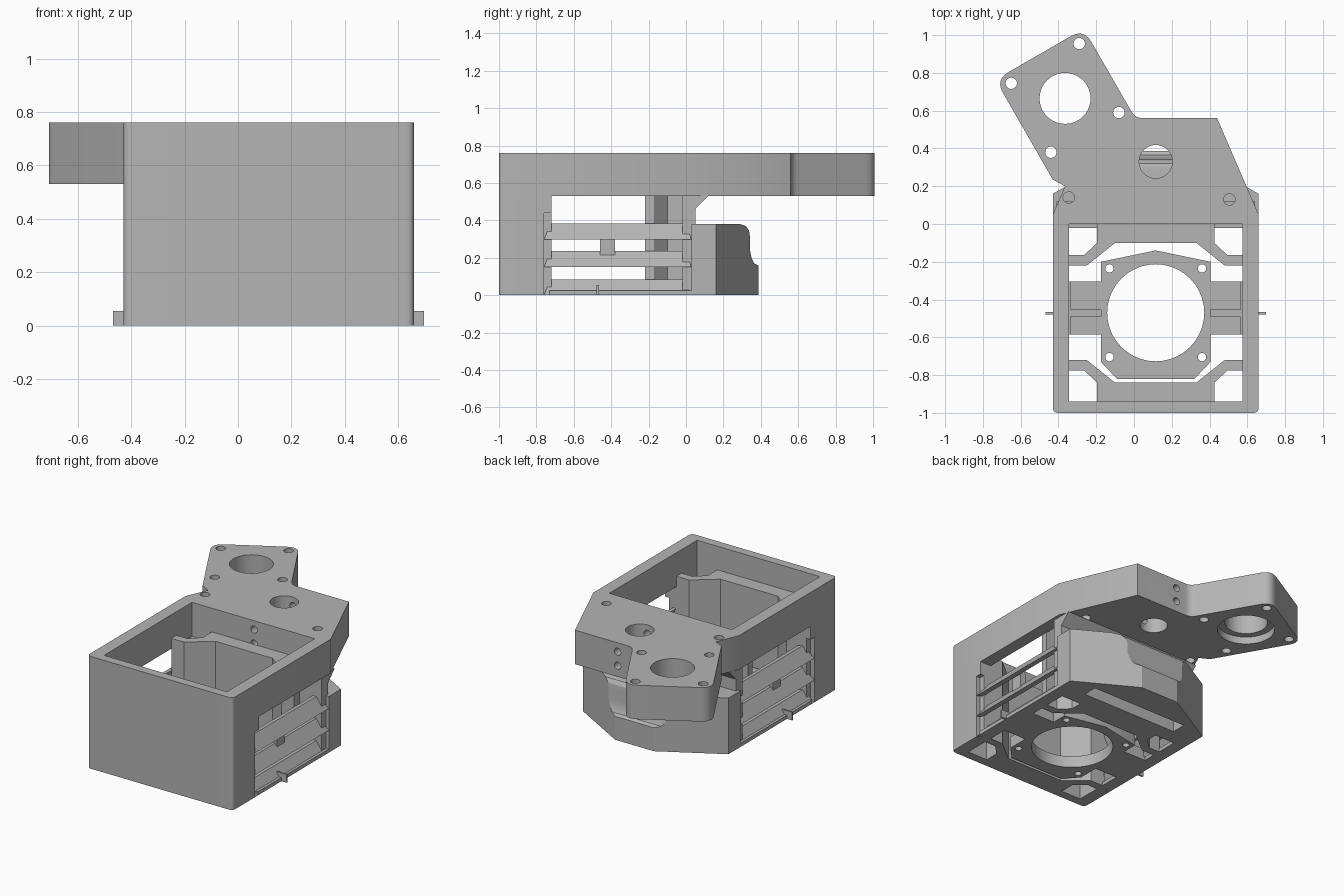
import bpy, bmesh, math
from mathutils import Vector, Matrix

if "Cube" in bpy.data.objects:
    bpy.data.objects.remove(bpy.data.objects["Cube"])

CX, CY = 0.115, -0.47          # centre of the housing
TOP, DECK = 0.76, 0.53         # top and underside of the upper plate

grey = bpy.data.materials.new("light_grey_plastic")
grey.use_nodes = True
grey.diffuse_color = (0.46, 0.46, 0.46, 1)
grey.node_tree.nodes["Principled BSDF"].inputs["Base Color"].default_value = (0.46, 0.46, 0.46, 1)


def finish(name, bm):
    bmesh.ops.recalc_face_normals(bm, faces=bm.faces)
    mesh = bpy.data.meshes.new(name)
    bm.to_mesh(mesh)
    bm.free()
    mesh.materials.append(grey)
    ob = bpy.data.objects.new(name, mesh)
    bpy.context.collection.objects.link(ob)
    return ob


def rounded(points, steps=6):
    """Round every corner that carries a radius as third value."""
    out = []
    for i, p in enumerate(points):
        c = Vector(p[:2])
        if len(p) < 3:
            out.append(c)
            continue
        a = (Vector(points[i - 1][:2]) - c).normalized()
        b = (Vector(points[(i + 1) % len(points)][:2]) - c).normalized()
        d = p[2] / math.tan(a.angle(b) / 2)
        for k in range(steps + 1):
            t = k / steps
            out.append(c + a * d * (1 - t) ** 2 + b * d * t ** 2)
    return out


def prism(name, points, lo, hi, axis="z"):
    """Extrude an outline along z, or a (y, z) outline along x."""
    bm = bmesh.new()
    place = (lambda p, h: (p[0], p[1], h)) if axis == "z" else (lambda p, h: (h, p[0], p[1]))
    face = bm.faces.new([bm.verts.new(place(p, lo)) for p in rounded(points)])
    ext = bmesh.ops.extrude_face_region(bm, geom=[face])
    step = Vector((0, 0, hi - lo)) if axis == "z" else Vector((hi - lo, 0, 0))
    bmesh.ops.translate(bm, vec=step, verts=[v for v in ext["geom"] if isinstance(v, bmesh.types.BMVert)])
    return finish(name, bm)


def box(name, x0, x1, y0, y1, z0, z1):
    return prism(name, [(x0, y0), (x1, y0), (x1, y1), (x0, y1)], z0, z1)


def rod(x, y, z, r, length, along_y=False):
    bm = bmesh.new()
    bmesh.ops.create_cone(bm, cap_ends=True, segments=40, radius1=r, radius2=r, depth=length)
    if along_y:
        bm.transform(Matrix.Rotation(math.pi / 2, 4, "X"))
    bm.transform(Matrix.Translation((x, y, z)))
    return finish("cutter", bm)


def cut(ob, cutters):
    for c in cutters:
        mod = ob.modifiers.new("cut", "BOOLEAN")
        mod.object, mod.operation, mod.solver = c, "DIFFERENCE", "EXACT"
    graph = bpy.context.evaluated_depsgraph_get()
    mesh = bpy.data.meshes.new_from_object(ob.evaluated_get(graph))
    ob.modifiers.clear()
    ob.data = mesh
    for c in cutters:
        bpy.data.objects.remove(c)


def flip_x(points):
    return [(2 * CX - p[0], *p[1:]) for p in points]


def flip_y(points):
    return [(p[0], 2 * CY - p[1], *p[2:]) for p in points]


# Upper plate with the window rim and the tilted motor arm
plate = prism("upper_plate", [
    (-0.43, -1, 0.03), (0.66, -1, 0.03), (0.66, 0.05), (0.44, 0.56), (0.007, 0.56, 0.07),
    (-0.266, 1.034, 0.08), (-0.734, 0.764, 0.08), (-0.43, 0.235), (-0.365, 0.2), (-0.43, 0.05)],
    DECK, TOP)
holes = [box("cutter", -0.345, 0.575, -0.94, 0, 0.4, 0.9),
         rod(-0.365, 0.665, 0.65, 0.135, 0.6), rod(-0.365, 0.665, DECK, 0.18, 0.1),
         rod(CX, 0.33, 0.65, 0.088, 0.6)]
for x, y in [(-0.29, 0.955), (-0.65, 0.745), (-0.08, 0.59), (-0.44, 0.38), (-0.345, 0.14), (0.505, 0.13)]:
    holes.append(rod(x, y, 0.65, 0.03, 0.6))
for z in (0.70, 0.605):
    holes.append(rod(0.12, 0.3, z, 0.024, 0.8, True))
cut(plate, holes)

# Front wall wrapping round to the side openings
wall = prism("front_wall", [
    (-0.43, -1, 0.03), (0.66, -1, 0.03), (0.66, -0.72), (0.575, -0.72), (0.575, -0.94),
    (-0.345, -0.94), (-0.345, -0.72), (-0.43, -0.72)], 0, DECK)
cut(wall, [box("cutter", 0.63, 0.75, -0.76, -0.6, -0.1, 0.44),
           box("cutter", -0.52, -0.40, -0.76, -0.6, -0.1, 0.44)])

# Back wall with the sloped bracket under the plate
box("back_wall", -0.41, 0.64, -0.02, 0.05, 0, DECK)
prism("back_bracket", [(0.05, 0.46), (0.12, DECK), (0.05, DECK)], -0.41, 0.64, "x")

# Angled rear shroud with a scooped back
half = [(0.66, 0.03), (0.66, 0.16), (0.26, 0.387)]
shroud = prism("rear_shroud", half + flip_x(half)[::-1], 0, 0.38)
scoop = prism("cutter", [
    (0.29, 0.42), (0.29, 0.38), (0.32, 0.37), (0.337, 0.345), (0.342, 0.31), (0.342, 0.24),
    (0.35, 0.20), (0.365, 0.17), (0.395, 0.155), (0.5, 0.155), (0.5, 0.42)], -0.6, 0.8, "x")
slot = prism("cutter", [(0.09, -0.05), (0.19, -0.05), (0.19, 0.02), (0.09, 0.13)], -0.25, 0.48, "x")
cut(shroud, [scoop, slot])

# Tall air guides at the back and front of the shaft
guide = [(0.58, -0.165), (0.495, -0.165), (0.425, -0.1), (0.425, 0)]
inner = [(-0.345, -0.22), (-0.25, -0.22), (-0.1, -0.1)]
outline = guide + flip_x(guide)[::-1] + inner + flip_x(inner)[::-1]
prism("back_air_guide", outline, 0, 0.6)
prism("front_air_guide", flip_y(outline), 0, 0.6)

# Floor plate with the round opening and screw holes
edge = [(0.32, -0.82), (0.405, -0.73), (0.405, -0.2), (CX, -0.14)]
floor = prism("floor_plate", edge + flip_x(edge[:3])[::-1], 0, 0.08)
cut(floor, [rod(CX, CY, 0, 0.257, 0.5)] +
    [rod(CX + sx * 0.245, CY + sy * 0.235, 0, 0.022, 0.5) for sx in (-1, 1) for sy in (-1, 1)])


def louvre(name, z, side):
    """Sloped slat with mitred ends."""
    bm = bmesh.new()
    for x, h in [(0.66, 0), (0.625, 0), (0.60, 0.085), (0.575, 0.085)]:
        inset = (0.66 - x) * 0.6
        for y in (-0.76 + inset, 0.03 - inset):
            bm.verts.new((CX + side * (x - CX), y, z + h))
    bmesh.ops.convex_hull(bm, input=bm.verts)
    bmesh.ops.dissolve_limit(bm, angle_limit=0.02, verts=bm.verts, edges=bm.edges)
    return finish(name, bm)


# Both sides: louvres, bottom rails, floor mounts and small tabs
for side, label in ((1, "left"), (-1, "right")):
    def side_box(name, x0, x1, *rest):
        a, b = sorted((CX + side * (x0 - CX), CX + side * (x1 - CX)))
        return box(label + "_" + name, a, b, *rest)

    for i in range(3):
        louvre(f"{label}_louvre_{i + 1}", (0.0, 0.15, 0.298)[i], side)
    side_box("bottom_rail", 0.575, 0.66, -0.73, 0.04, 0, 0.025)
    side_box("mount_base", 0.40, 0.58, -0.585, -0.305, 0, 0.03)
    side_box("mount_front", 0.40, 0.565, -0.585, -0.49, 0, 0.08)
    side_box("mount_back", 0.40, 0.565, -0.455, -0.305, 0, 0.08)
    side_box("louvre_rib", 0.575, 0.615, -0.46, -0.38, 0.2, 0.33)
    side_box("tab", 0.62, 0.698, -0.478, -0.466, 0, 0.055)

# Smooth the round holes and fillets, keep hard edges crisp
for ob in (plate, wall, shroud, floor):
    bpy.ops.object.select_all(action="DESELECT")
    ob.select_set(True)
    bpy.context.view_layer.objects.active = ob
    bpy.ops.object.shade_smooth_by_angle(angle=math.radians(25))
